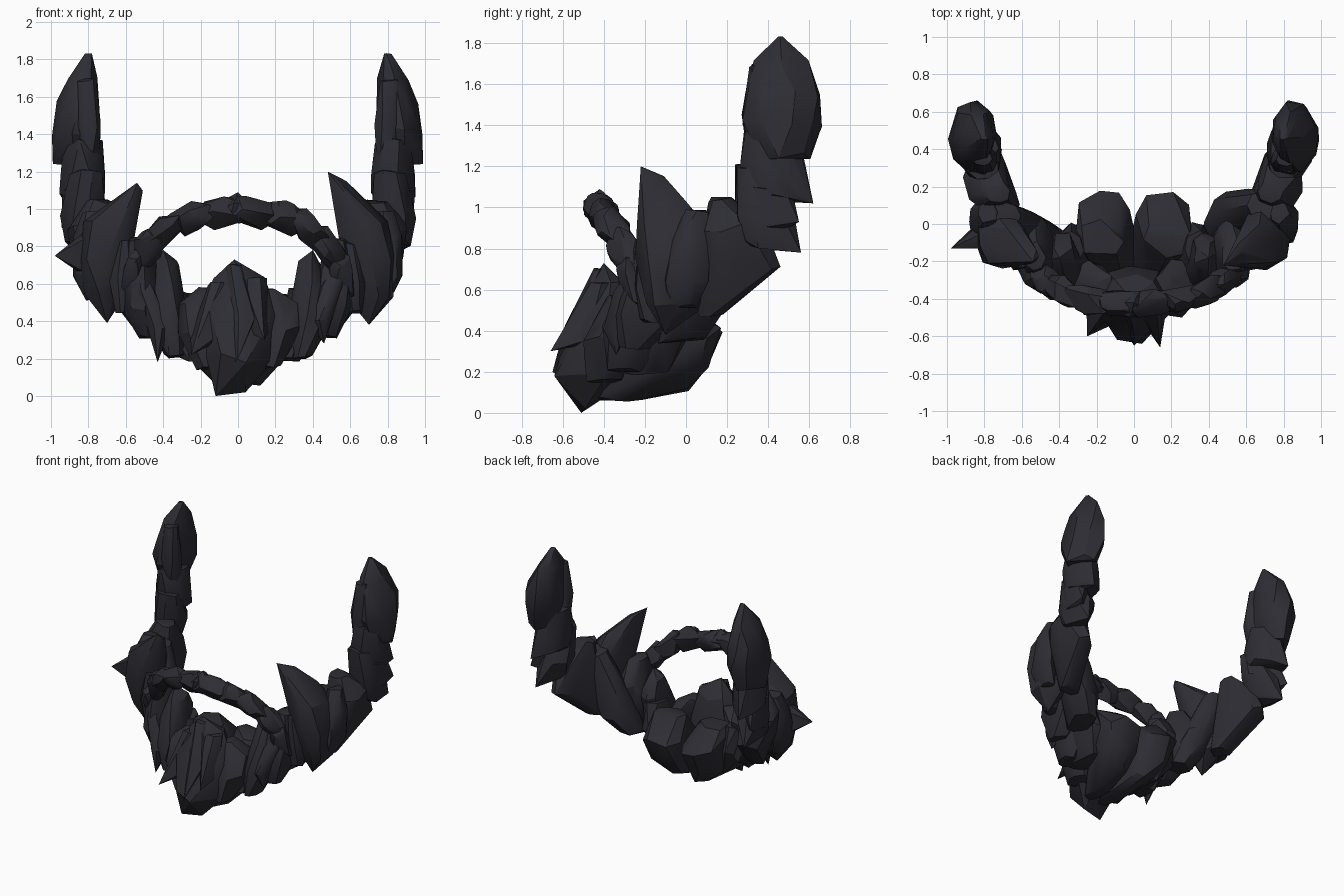
import bpy
import bmesh
import math
import random
from mathutils import Vector

random.seed(7)

if "Cube" in bpy.data.objects:
    bpy.data.objects.remove(bpy.data.objects["Cube"], do_unlink=True)

# One dark stone colour for every chunk
stone = bpy.data.materials.new("dark_stone")
stone.use_nodes = True
stone_colour = (0.026, 0.026, 0.034, 1.0)
stone.diffuse_color = stone_colour
stone.node_tree.nodes["Principled BSDF"].inputs["Base Color"].default_value = stone_colour

chunks = []
SIDES = 8


def ring(x, y, z, rx=0.0, ry=0.0):
    """Rough horizontal ring of points; without radii it is a sharp tip."""
    if rx == 0.0:
        return [Vector((x, y, z))]
    start = random.random()
    points = []
    for i in range(SIDES):
        angle = math.tau * (i + start + random.uniform(-0.2, 0.2)) / SIDES
        grow = random.uniform(0.97, 1.08)
        points.append(Vector((x + grow * rx * math.cos(angle),
                              y + grow * ry * math.sin(angle),
                              z + random.uniform(-0.25, 0.25) * min(rx, ry))))
    return points


def blob(centre, radius):
    """Rough cloud of points around a centre."""
    points = []
    for i in range(12):
        direction = Vector([random.gauss(0, 1) for axis in range(3)])
        points.append(centre + direction.normalized() * radius)
    return points


def hull(name, points):
    """Faceted chunk wrapped tightly around a set of points."""
    bm = bmesh.new()
    for point in points:
        bm.verts.new(point)
    bmesh.ops.convex_hull(bm, input=bm.verts)
    loose = [v for v in bm.verts if not v.link_faces]
    bmesh.ops.delete(bm, geom=loose, context="VERTS")
    bmesh.ops.recalc_face_normals(bm, faces=bm.faces)
    mesh = bpy.data.meshes.new(name)
    bm.to_mesh(mesh)
    bm.free()
    mesh.materials.append(stone)
    chunk = bpy.data.objects.new(name, mesh)
    bpy.context.collection.objects.link(chunk)
    chunks.append(chunk)


def shard(name, *stations):
    """Chunk through stations of x, y, z and two radii."""
    hull(name, [p for station in stations for p in ring(*station)])


def pair(name, *stations):
    """The same shard on both sides, each with its own rough facets."""
    for side, sign in (("left", 1), ("right", -1)):
        shard(side + "_" + name, *[(sign * s[0],) + s[1:] for s in stations])


# Chin: a central wedge, side wedges and pointed ridges
shard("chin_centre", (-.12, -.51, 0), (.04, -.49, .02), (0, -.42, .22, .18, .21),
      (0, -.39, .45, .21, .17), (0, -.37, .62, .13, .1), (-.02, -.4, .73))
shard("chin_front_ridge", (0, -.65, .2), (-.08, -.53, .12), (.03, -.56, .42, .06, .03),
      (-.02, -.42, .7, .04, .03))
shard("chin_left_thorn", (.14, -.66, .3), (.1, -.48, .36, .07, .06),
      (.08, -.41, .62, .07, .06))
shard("chin_right_thorn", (-.25, -.6, .22), (-.17, -.48, .3, .08, .07),
      (-.1, -.42, .6, .06, .05))
pair("chin_side", (.17, -.4, .15, .06, .09), (.22, -.37, .35, .11, .13),
     (.23, -.31, .48, .09, .12), (.16, -.32, .57, .05, .06))

# Throat: broad petals sweeping back under the chin
pair("throat_petal", (.06, -.32, .07, .06, .12), (.09, -.06, .12, .06, .07),
     (.14, -.07, .25, .15, .18), (.16, .02, .4, .15, .16), (.18, -.08, .53, .13, .1))
pair("throat_side", (.26, -.22, .2, .07, .15), (.33, -.16, .38, .1, .16),
     (.35, -.14, .56, .08, .1))

# Jaw: stacked shards rising toward the cheeks
pair("jaw_inner", (.34, -.3, .21, .06, .08), (.38, -.25, .4, .11, .15),
     (.39, -.18, .6, .09, .14), (.38, -.18, .71, .06, .08), (.4, -.18, .78))
pair("jaw_middle", (.48, -.25, .32, .05, .07), (.5, -.19, .46, .11, .17),
     (.52, -.14, .66, .1, .18), (.53, -.17, .84, .06, .08))
shard("right_jaw_thorn", (-.43, -.38, .18), (-.42, -.34, .36, .06, .07),
      (-.49, -.31, .55, .05, .05), (-.54, -.24, .74, .02, .02))
shard("left_jaw_ridge", (.46, -.34, .28), (.44, -.34, .4, .06, .06),
      (.5, -.29, .58, .06, .06), (.56, -.22, .74, .03, .03))
shard("left_jaw_back", (.46, -.02, .36, .09, .12), (.54, .05, .5, .13, .13),
      (.62, .08, .72, .14, .11), (.7, .1, .94, .09, .08))
shard("right_jaw_back", (-.46, -.09, .36, .09, .1), (-.56, -.06, .5, .12, .12),
      (-.64, -.02, .72, .13, .11), (-.7, .04, .94, .09, .08))

# Cheeks: large blades leaning inward to a point
shard("left_cheek_blade", (.7, -.1, .38), (.71, -.06, .54, .12, .14),
      (.71, -.06, .74, .13, .18), (.69, -.07, .92, .11, .17),
      (.67, 0, 1.03), (.55, -.14, 1.15, .03, .03), (.48, -.22, 1.2))
shard("right_cheek_blade", (-.7, -.1, .39), (-.72, -.06, .54, .11, .14),
      (-.73, -.06, .74, .12, .18), (-.72, -.07, .92, .11, .15),
      (-.68, -.02, 1.02), (-.55, -.17, 1.09, .04, .04), (-.54, -.2, 1.14))
pair("cheek_outer", (.78, -.02, .52, .04, .07), (.82, 0, .65, .06, .11),
     (.81, .03, .85, .07, .1), (.78, .06, .98, .05, .06))
pair("cheek_root", (.62, -.17, .45, .04, .05), (.61, -.16, .62, .08, .09),
     (.6, -.16, .82, .05, .07))
shard("right_cheek_spike", (-.98, -.13, .75), (-.8, -.04, .66, .04, .07),
      (-.78, -.05, .86, .05, .08))

# Sideburns: overlapping chunks climbing back to a tall tip
pair("sideburn_lower", (.68, .12, .48, .07, .07), (.78, .26, .72, .1, .19),
     (.79, .23, .9, .12, .15), (.73, .17, 1.04, .07, .06))
pair("sideburn_middle", (.88, .56, .78), (.84, .37, .82, .08, .1),
     (.83, .38, .97, .12, .14), (.81, .31, 1.2, .09, .07))
pair("sideburn_flake", (.93, .55, .93), (.88, .4, .9, .06, .09),
     (.86, .4, 1.1, .08, .11))
pair("sideburn_upper", (.88, .62, 1.02), (.83, .43, 1.06, .12, .13),
     (.83, .41, 1.2, .12, .15), (.83, .41, 1.36, .1, .13))
pair("sideburn_tip", (.99, .45, 1.24), (.87, .48, 1.25, .08, .12),
     (.86, .465, 1.42, .125, .19), (.855, .475, 1.55, .115, .175),
     (.83, .46, 1.7, .08, .13), (.8, .46, 1.83, .02, .01))
pair("sideburn_tip_ridge", (.79, .36, 1.26, .05, .06), (.8, .34, 1.45, .07, .07),
     (.81, .35, 1.69, .05, .04))

# Moustache: a chain of small chunks arching over the mouth
moustache_path = [Vector(p) for p in (
    (0, -.43, 1), (.18, -.42, .98), (.33, -.38, .94), (.45, -.32, .84),
    (.53, -.27, .72), (.57, -.22, .56))]
for side, sign in (("left", 1), ("right", -1)):
    mirrored = [Vector((sign * p.x, p.y, p.z)) for p in moustache_path]
    for number, (a, b) in enumerate(zip(mirrored, mirrored[1:])):
        middle = a.lerp(b, 0.45)
        notch = a.lerp(b, 0.7) + Vector((0, 0.02, -0.1))
        hull(side + "_moustache_" + "abcde"[number],
             blob(a, .075) + blob(middle, .085) + blob(b, .06) + [notch])
hull("moustache_centre", blob(moustache_path[0], .08) + [Vector((0, -.42, 1.09))])

# Crisp facets with softened shallow edges
for chunk in chunks:
    chunk.select_set(True)
bpy.context.view_layer.objects.active = chunks[0]
bpy.ops.object.shade_smooth_by_angle(angle=math.radians(28))
